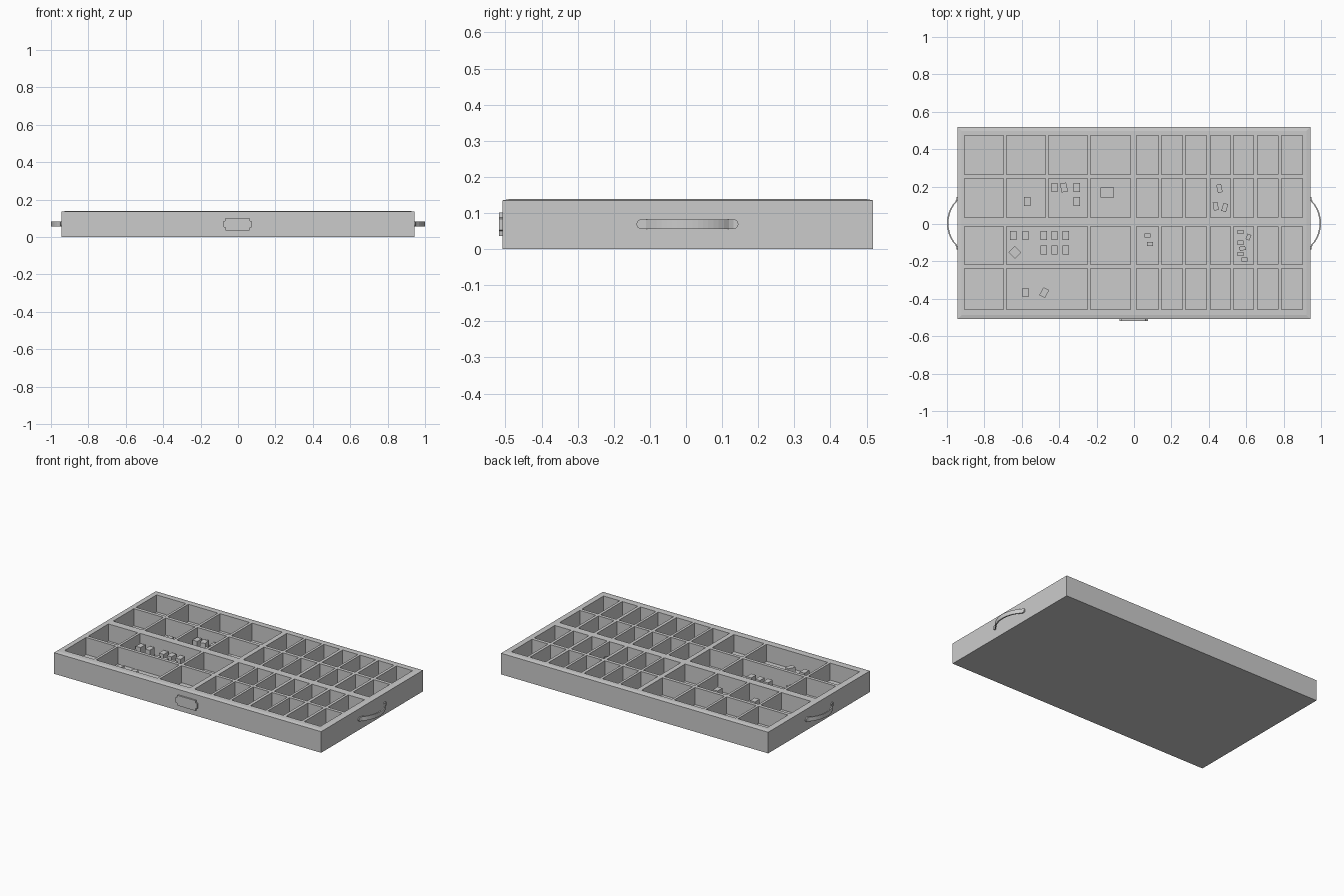
import bpy, bmesh, math
from mathutils import Matrix

if "Cube" in bpy.data.objects:
    bpy.data.objects.remove(bpy.data.objects["Cube"])

FLOOR = 0.03      # inside floor height
HX, Y0, Y1 = 0.943, -0.508, 0.518


def finish(name, bm):
    bmesh.ops.recalc_face_normals(bm, faces=bm.faces)
    me = bpy.data.meshes.new(name)
    bm.to_mesh(me)
    bm.free()
    ob = bpy.data.objects.new(name, me)
    bpy.context.collection.objects.link(ob)
    return ob


def add_box(bm, x0, x1, y0, y1, z0, z1, rot=0):
    m = (Matrix.Translation(((x0 + x1) / 2, (y0 + y1) / 2, (z0 + z1) / 2))
         @ Matrix.Rotation(rot, 4, 'Z')
         @ Matrix.Diagonal((x1 - x0, y1 - y0, z1 - z0, 1)))
    return bmesh.ops.create_cube(bm, size=1, matrix=m)['verts']


# Tray block with a very slightly raised top
bm = bmesh.new()
add_box(bm, -HX, HX, Y0, Y1, 0, 0.135)
bm.faces.ensure_lookup_table()
top = max(bm.faces, key=lambda f: f.calc_center_median().z)
bmesh.ops.inset_region(bm, faces=[top], thickness=0.03)
for v in top.verts:
    v.co.z = 0.139
tray = finish("tray", bm)

# Compartments cut out of the block
wide = [(-.906, -.698), (-.682, -.473), (-.457, -.249), (-.232, -.018)]
narrow = [(.013, .131), (.147, .259), (.275, .388), (.408, .516),
          (.532, .640), (.660, .770), (.788, .902)]
merged = [wide[0], (-.682, -.249), wide[3]]
rows = [((.265, .473), wide), ((.035, .243), wide),
        ((-.217, -.013), merged), ((-.457, -.238), merged)]
bm = bmesh.new()
for (y0, y1), left in rows:
    for x0, x1 in left + narrow:
        add_box(bm, x0, x1, y0, y1, FLOOR, 0.2)
cutter = finish("compartment_cutter", bm)
cut = tray.modifiers.new("compartments", 'BOOLEAN')
cut.object = cutter
cut.operation = 'DIFFERENCE'
cut.solver = 'EXACT'
bpy.context.view_layer.update()
dg = bpy.context.evaluated_depsgraph_get()
mesh = bpy.data.meshes.new_from_object(tray.evaluated_get(dg))
tray.modifiers.clear()
tray.data = mesh
bpy.data.objects.remove(cutter)

# Loose blocks lying in the compartments: x, y, rotation
big = [(-.57, .12, 0), (-.425, .195, 0), (-.375, .195, .2), (-.307, .195, 0),
       (-.307, .12, 0), (-.645, -.062, 0), (-.58, -.062, 0),
       (-.58, -.367, 0), (-.48, -.367, -.5), (-.637, -.152, .785)]
big += [(x, y, 0) for x in (-.482, -.425, -.364) for y in (-.062, -.138)]
mid = [(.457, .19, .2), (.437, .095, .15), (.485, .088, -.3)]
small = [(.073, -.062, 0), (.085, -.107, 0), (.57, -.042, 0), (.612, -.07, 1.2),
         (.57, -.1, 0), (.58, -.13, .2), (.57, -.16, 0), (.59, -.19, 0)]
bm = bmesh.new()
for group, w, d, h in ((big, .034, .048, .06), (mid, .026, .044, .04),
                       (small, .032, .022, .04), ([(-.143, .168, 0)], .07, .055, .03)):
    for x, y, r in group:
        if (x, y) == (-.637, -.152):
            w2 = d
        else:
            w2 = w
        add_box(bm, x - w2 / 2, x + w2 / 2, y - d / 2, y + d / 2, FLOOR, FLOOR + h, r)
finish("loose_blocks", bm)


# Bowed side handles: flat strap with rounded end pads
def handle(name, side):
    yc, zc, r, t = 0.004, 0.069, 0.0135, 0.008
    half = 0.141
    ys = [-half + r * (1 - math.cos(a * math.pi / 8)) for a in range(5)]
    ys += [-0.115 + 0.23 * i / 16 for i in range(17)]
    ys += [-y for y in reversed(ys[:5])]
    bm = bmesh.new()
    rings = []
    for y in ys:
        e = max(0, abs(y) - (half - r))
        hz = max(0.001, math.sqrt(max(0, r * r - e * e)))
        bow = math.sqrt(max(0, 1 - (y / 0.118) ** 2)) * 0.35 \
            + 0.65 * max(0, 1 - (y / 0.118) ** 2)
        x_in = HX - 0.001 + 0.05 * bow
        rings.append([bm.verts.new((side * x, yc + y, zc + z)) for x, z in
                      ((x_in, -hz), (x_in + t, -hz), (x_in + t, hz), (x_in, hz))])
    for a, b in zip(rings, rings[1:]):
        for i in range(4):
            j = (i + 1) % 4
            bm.faces.new((a[i], a[j], b[j], b[i]))
    bm.faces.new(rings[0])
    bm.faces.new(rings[-1])
    finish(name, bm)


handle("right_handle", 1)
handle("left_handle", -1)

# Label plate on the front with stepped ends
half_outline = [(.064, .036), (.066, .050), (.076, .053), (.076, .084),
                (.066, .087), (.064, .101)]
outline = half_outline + [(-x, z) for x, z in reversed(half_outline)]
bm = bmesh.new()
face = bm.faces.new([bm.verts.new((x - .002, Y0 + .001, z)) for x, z in outline])
ext = bmesh.ops.extrude_face_region(bm, geom=[face])['geom']
for v in ext:
    if isinstance(v, bmesh.types.BMVert):
        v.co.y = -0.518
finish("label_plate", bm)
